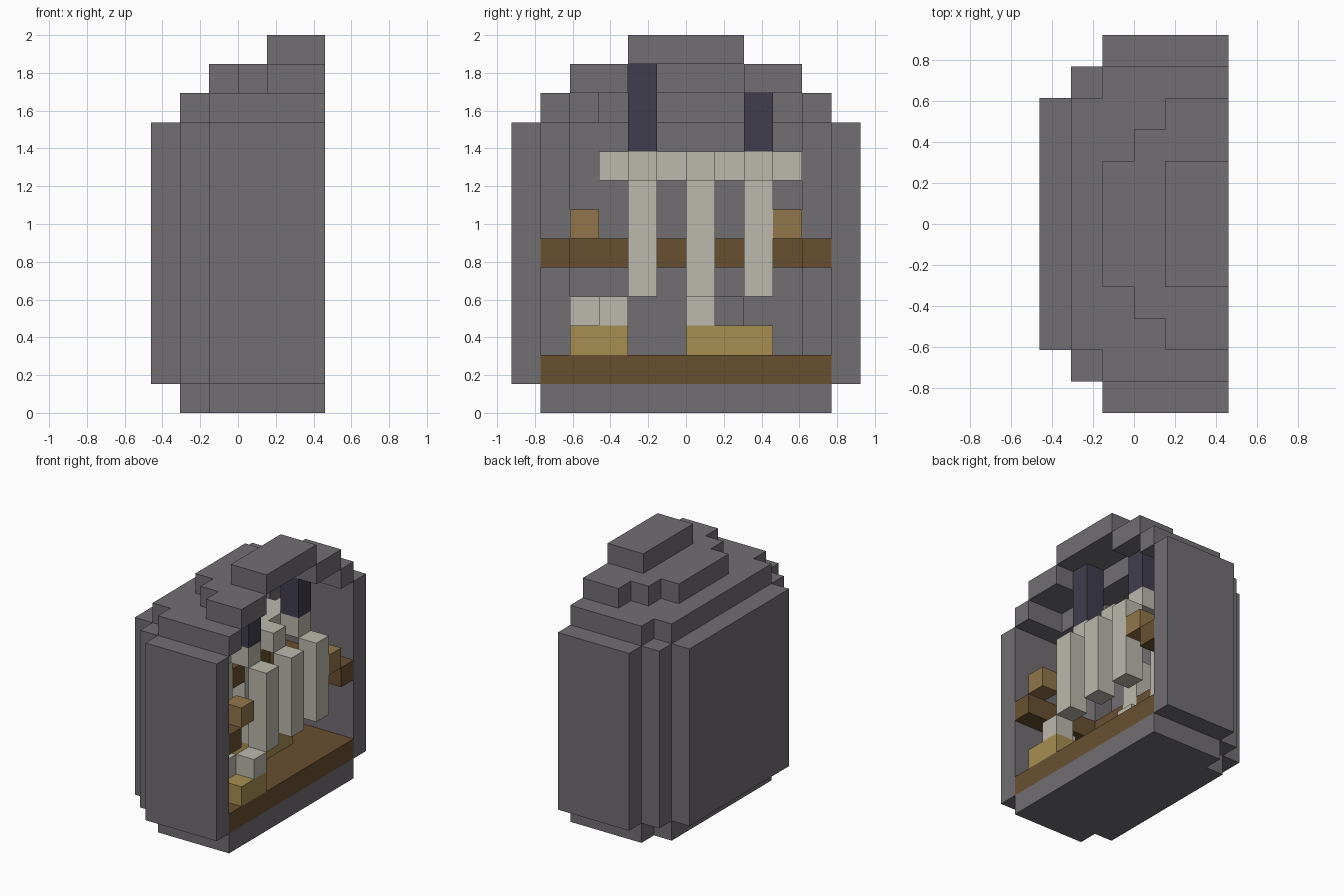
import bpy, bmesh
from itertools import product
from mathutils import Vector

cube = bpy.data.objects.get("Cube")
if cube:
    bpy.data.objects.remove(cube, do_unlink=True)

U = 2 / 13  # size of one block


def material(name, rgb):
    m = bpy.data.materials.new(name)
    m.use_nodes = True
    m.diffuse_color = (*rgb, 1)
    m.node_tree.nodes["Principled BSDF"].inputs["Base Color"].default_value = (*rgb, 1)
    return m


stone = material("grey stone", (0.165, 0.157, 0.168))
bone = material("pale bone", (0.50, 0.48, 0.42))
wood = material("dark brown", (0.141, 0.078, 0.031))
tan = material("tan", (0.29, 0.18, 0.07))
straw = material("straw yellow", (0.39, 0.275, 0.084))
navy = material("dark navy", (0.051, 0.048, 0.073))


def box(x0, x1, y0, y1, z0, z1):
    """Block cells in a half-open range."""
    return set(product(range(x0, x1), range(y0, y1), range(z0, z1)))


def build(name, cells, mat):
    """Skin a set of block cells, keeping only the outer faces."""
    bm = bmesh.new()
    for c in cells:
        for axis, side in product(range(3), (0, 1)):
            near = list(c)
            near[axis] += 2 * side - 1
            if tuple(near) in cells:
                continue
            a, b = (axis + 1) % 3, (axis + 2) % 3
            corners = []
            for s, t in ((0, 0), (1, 0), (1, 1), (0, 1)):
                p = Vector(c)
                p[axis] += side
                p[a] += s
                p[b] += t
                corners.append(bm.verts.new((p - Vector((3, 6, 0))) * U))
            bm.faces.new(corners if side else corners[::-1])
    bmesh.ops.remove_doubles(bm, verts=bm.verts, dist=0.001)
    bmesh.ops.dissolve_limit(bm, angle_limit=0.01, verts=bm.verts, edges=bm.edges)
    me = bpy.data.meshes.new(name)
    bm.to_mesh(me)
    bm.free()
    me.materials.append(mat)
    ob = bpy.data.objects.new(name, me)
    bpy.context.collection.objects.link(ob)
    return ob


# Stepped plans, from the widest to the cap
def wide(a, b):
    return box(0, 6, 2, 10, a, b) | box(1, 6, 1, 11, a, b) | box(2, 6, 0, 12, a, b)


def middle(a, b):
    return box(1, 6, 2, 10, a, b) | box(2, 6, 1, 11, a, b)


def roof(a, b):
    return box(2, 6, 4, 8, a, b) | box(3, 6, 3, 9, a, b) | box(4, 6, 2, 10, a, b)


def cap(a, b):
    return box(4, 6, 4, 8, a, b)


# Hollow shell, open on one side
build("base", middle(0, 1), stone)
build("walls", wide(1, 10) - middle(1, 10), stone)
build("stepped_roof", (middle(10, 11) - roof(10, 11)) | (roof(11, 12) - cap(11, 12))
      | cap(12, 13), stone)

# Wooden floor and shelf around the inner wall
build("floor", middle(1, 2), wood)
inner = box(2, 6, 2, 10, 5, 6)
ribs_at = (4, 6, 8)
shelf = middle(5, 6) - inner
for j in ribs_at:
    shelf -= box(1, 2, j, j + 1, 5, 6)
build("shelf", shelf, wood)
for name, j in (("front_shelf_block", 2), ("back_shelf_block", 9)):
    build(name, box(5, 6, j, j + 1, 6, 7), tan)

# Spine with ribs curving down on both sides
skeleton = box(3, 4, 3, 10, 8, 9)
for j in ribs_at:
    skeleton |= box(2, 5, j, j + 1, 8, 9)
    for x in (1, 5):
        skeleton |= box(x, x + 1, j, j + 1, 4, 8)
build("spine_and_ribs", skeleton, bone)

# Hangers up to the roof
build("front_hanger", box(4, 5, 4, 5, 9, 12), navy)
build("back_hanger", box(4, 5, 8, 9, 9, 11), navy)

# Straw heaps with pieces on top
build("front_straw", box(4, 6, 2, 4, 2, 3), straw)
build("back_straw", box(2, 4, 6, 9, 2, 3), straw)
build("front_bone_piece", box(5, 6, 3, 4, 3, 4), bone)
build("inner_bone_piece", box(4, 5, 2, 3, 3, 4), bone)
build("back_bone_piece", box(3, 4, 6, 7, 3, 4), bone)
build("stone_piece", box(2, 3, 7, 8, 3, 4), stone)
